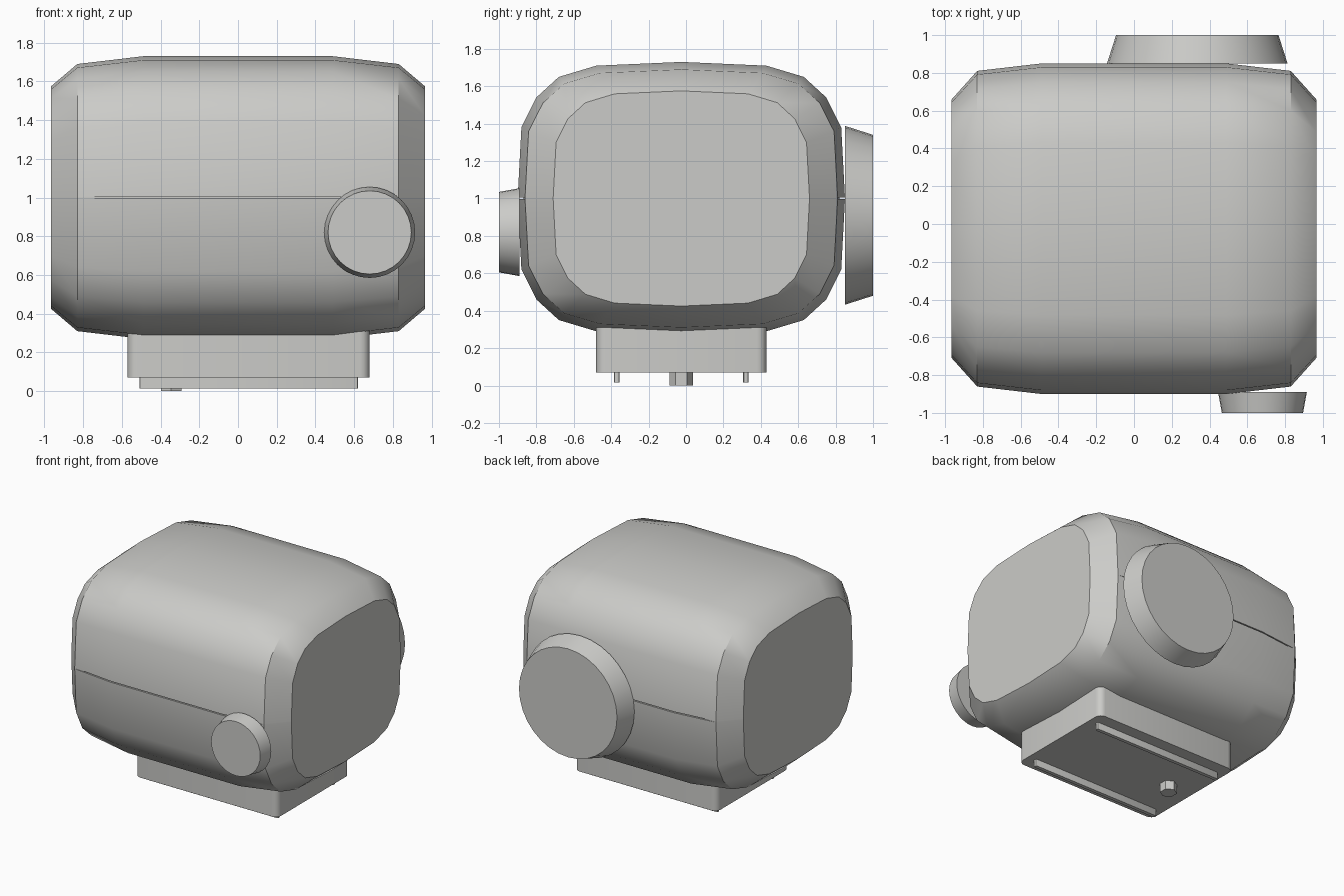
import bpy, bmesh, math
from mathutils import Matrix

if "Cube" in bpy.data.objects:
    bpy.data.objects.remove(bpy.data.objects["Cube"])

grey = bpy.data.materials.new("plain grey")
grey.diffuse_color = (0.6, 0.6, 0.58, 1)
grey.use_nodes = True
grey.node_tree.nodes["Principled BSDF"].inputs["Base Color"].default_value = grey.diffuse_color


def finish(name, bm, angle):
    bmesh.ops.recalc_face_normals(bm, faces=bm.faces)
    mesh = bpy.data.meshes.new(name)
    bm.to_mesh(mesh)
    bm.free()
    mesh.materials.append(grey)
    ob = bpy.data.objects.new(name, mesh)
    bpy.context.collection.objects.link(ob)
    bpy.ops.object.select_all(action='DESELECT')
    ob.select_set(True)
    bpy.context.view_layer.objects.active = ob
    bpy.ops.object.shade_smooth_by_angle(angle=math.radians(angle))
    return ob


def box(name, lo, hi, radius, segments):
    # box with rounded upright edges
    bm = bmesh.new()
    size = [h - l for l, h in zip(lo, hi)]
    mid = [(h + l) / 2 for l, h in zip(lo, hi)]
    bmesh.ops.create_cube(bm, size=1, matrix=Matrix.Translation(mid) @ Matrix.Diagonal((*size, 1)))
    upright = [e for e in bm.edges if abs(e.verts[0].co.z - e.verts[1].co.z) > 1e-4]
    bmesh.ops.bevel(bm, geom=upright, offset=radius, segments=segments, profile=0.5, affect='EDGES')
    return finish(name, bm, 35)


def dial(name, x, z, y_in, r_in, y_out, r_out):
    # tapered round dial lying along y
    bm = bmesh.new()
    side = 1 if y_out > y_in else -1
    place = Matrix.Translation((x, (y_in + y_out) / 2, z)) @ Matrix.Rotation(-side * math.pi / 2, 4, 'X')
    bmesh.ops.create_cone(bm, cap_ends=True, segments=32, radius1=r_in, radius2=r_out,
                          depth=abs(y_out - y_in), matrix=place)
    return finish(name, bm, 35)


# rounded body, lofted along x, with a thin seam groove at mid height
CY, CZ, GAP = -0.025, 1.0, 0.004
QUARTER = [(0.875, GAP), (0.855, 0.38), (0.775, 0.54), (0.655, 0.65), (0.455, 0.71), (0, 0.73)]
SECTIONS = [(0.49, 1, 1, 0.03), (0.83, 0.955, 0.945, 0), (0.965, 0.783, 0.788, 0)]


def ring(bm, x, sy, sz, depth):
    quarter = [(y * sy, GAP if z == GAP else z * sz) for y, z in QUARTER]
    quarter.insert(0, (quarter[0][0] - depth, GAP))
    upper = quarter + [(-y, z) for y, z in quarter[-2::-1]]
    loop = upper + [(-y, -z) for y, z in upper]
    return [bm.verts.new((x, CY + y, CZ + z)) for y, z in loop]


bm = bmesh.new()
stations = [(-x, a, b, d) for x, a, b, d in reversed(SECTIONS)] + SECTIONS
rings = [ring(bm, *s) for s in stations]
n = len(rings[0])
for a, b in zip(rings, rings[1:]):
    for i in range(n):
        j = (i + 1) % n
        bm.faces.new((a[i], a[j], b[j], b[i]))
bm.faces.new(rings[0])
bm.faces.new(rings[-1])
bmesh.ops.remove_doubles(bm, verts=bm.verts, dist=1e-5)
finish("body", bm, 38)

# dials on the front and back
dial("front_dial", 0.68, 0.82, -0.89, 0.235, -1.0, 0.215)
dial("back_dial", 0.335, 0.91, 0.85, 0.478, 1.0, 0.43)

# mounting base with two rails underneath
box("mounting_base", (-0.57, -0.48, 0.07), (0.68, 0.43, 0.4), 0.05, 4)
for side, y in (("front", -0.37), ("back", 0.32)):
    box(side + "_rail", (-0.51, y - 0.014, 0.015), (0.62, y + 0.014, 0.08), 0.01, 2)

# hexagonal locking bolt
bm = bmesh.new()
bmesh.ops.create_cone(bm, cap_ends=True, segments=6, radius1=0.062, radius2=0.062, depth=0.08,
                      matrix=Matrix.Translation((-0.345, CY, 0.04)))
finish("locking_bolt", bm, 30)
